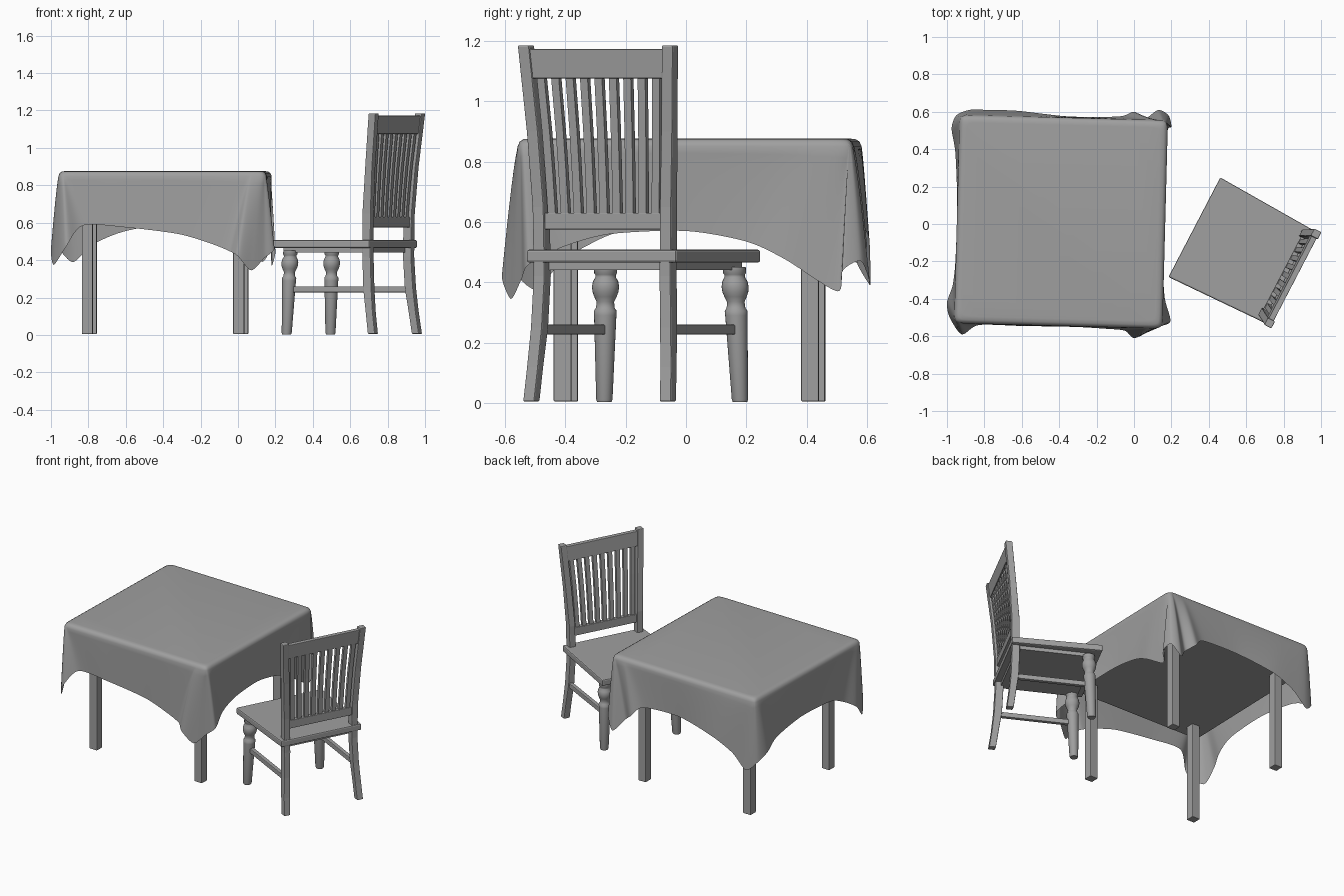
import bpy, bmesh, math
from mathutils import Matrix, Vector

cube = bpy.data.objects.get("Cube")
if cube:
    bpy.data.objects.remove(cube, do_unlink=True)

grey = bpy.data.materials.new("plain_grey")
grey.use_nodes = True
GREY = (0.35, 0.35, 0.35, 1)
grey.diffuse_color = GREY
grey.node_tree.nodes["Principled BSDF"].inputs["Base Color"].default_value = GREY


def placed(x, y, degrees):
    return Matrix.Translation((x, y, 0)) @ Matrix.Rotation(math.radians(degrees), 4, "Z")


TABLE = placed(-0.39, 0.012, -1.5)
CHAIR = placed(0.564, -0.143, -117.5)


def loft(name, rings, frame, bevel=0, smooth=False, open_end=False):
    """Skin a stack of equal rings, cap the ends and place the object."""
    bm = bmesh.new()
    loops = [[bm.verts.new(p) for p in ring] for ring in rings]
    for low, high in zip(loops, loops[1:]):
        for i in range(len(low)):
            bm.faces.new((low[i - 1], low[i], high[i], high[i - 1]))
    bm.faces.new(loops[0])
    if not open_end:
        bm.faces.new(loops[-1])
    bmesh.ops.recalc_face_normals(bm, faces=bm.faces)
    mesh = bpy.data.meshes.new(name)
    bm.to_mesh(mesh)
    bm.free()
    mesh.materials.append(grey)
    ob = bpy.data.objects.new(name, mesh)
    bpy.context.collection.objects.link(ob)
    ob.matrix_world = frame
    if bevel:
        mod = ob.modifiers.new("soft_edges", "BEVEL")
        mod.width = bevel
        mod.segments = 2
    if smooth:
        bpy.ops.object.select_all(action="DESELECT")
        ob.select_set(True)
        bpy.context.view_layer.objects.active = ob
        bpy.ops.object.shade_smooth_by_angle(angle=math.radians(50))


def rect(x, y, z, w, d):
    return [(x + a * w / 2, y + b * d / 2, z) for a, b in ((-1, -1), (1, -1), (1, 1), (-1, 1))]


def box(name, x, y, w, d, z0, z1, frame, bevel=0):
    loft(name, [rect(x, y, z, w, d) for z in (z0, z1)], frame, bevel)


# Table: deep top and four square legs
box("table_top", 0, 0, 1.03, 1.03, 0.67, 0.86, TABLE)
for sx, side in ((-1, "right"), (1, "left")):
    for sy, end in ((-1, "front"), (1, "back")):
        box(f"table_leg_{end}_{side}", sx * 0.405, sy * 0.41, 0.058, 0.058,
            0.005, 0.68, TABLE, 0.004)

# Tablecloth: hem path with drooping corner folds, skinned up to a square rim
HEM = [
    (-.83, -.54, .585), (-.6, -.545, .575), (-.32, -.55, .54), (-.15, -.56, .49),
    (-.05, -.57, .45), (0, -.61, .42), (.07, -.58, .345), (.14, -.545, .41),
    (.195, -.52, .46), (.165, -.4, .52), (.155, -.25, .56), (.15, 0, .57),
    (.16, .2, .535), (.175, .33, .475), (.18, .5, .37), (.2, .52, .44),
    (.185, .58, .47), (.13, .61, .39), (.06, .565, .47), (0, .6, .52),
    (-.08, .575, .59), (-.35, .575, .6), (-.62, .605, .55), (-.78, .61, .48),
    (-.88, .61, .39), (-.95, .58, .45), (-.975, .51, .5), (-.955, .38, .55),
    (-.945, .1, .58), (-.955, -.2, .57), (-.97, -.33, .52), (-1, -.42, .46),
    (-.985, -.5, .375), (-.92, -.59, .47)]


def smooth_loop(points, steps):
    n = len(points)
    out = []
    for i in range(n):
        a, b, c, d = (Vector(points[(i + k) % n]) for k in (-1, 0, 1, 2))
        for j in range(steps):
            t = j / steps
            m0, m1 = (c - a) * 0.4, (d - b) * 0.4
            out.append(b * (2 * t**3 - 3 * t**2 + 1) + m0 * (t**3 - 2 * t**2 + t)
                       + c * (3 * t**2 - 2 * t**3) + m1 * (t**3 - t**2))
    return out


def rim_point(p):
    # Slide the rim toward the corners so the folds fan out from them
    m = max(abs(p.x), abs(p.y))
    x, y = (math.sin(v / m * math.pi / 2) for v in (p.x, p.y))
    n = 36
    r = (abs(x)**n + abs(y)**n) ** (1 / n)
    return Vector((x / r, y / r, 0)) * 0.557


to_table = TABLE.inverted()
hem = [to_table @ p for p in smooth_loop(HEM, 7)]
rim = [rim_point(p) for p in hem]
rings = [[p * s + Vector((0, 0, z)) for p in rim]
         for s, z in ((0.93, 0.876), (0.965, 0.874), (0.988, 0.866))]
DROP = 12
for k in range(DROP + 1):
    t = k / DROP
    ring = []
    for r, h in zip(rim, hem):
        p = r.lerp(h, t ** 0.8)
        ring.append((p.x, p.y, 0.85 + (h.z - 0.85) * t))
    rings.append(ring)
loft("tablecloth", rings, TABLE, smooth=True, open_end=True)

# Chair seat, slightly narrower at the back, and the frame under it
loft("chair_seat", [[(-.3, -.272, z), (.3, -.272, z), (.28, .3, z), (-.28, .3, z)]
                    for z in (0.465, 0.508)], CHAIR, 0.008)
box("seat_frame", 0, 0.015, 0.5, 0.49, 0.44, 0.467, CHAIR)

# Back post curve: height, backward lean, outward spread
CURVE = [(0.005, .04, .02), (0.12, .024, .014), (0.25, .008, .006), (0.42, 0, 0),
         (0.65, .002, .003), (0.9, .022, .016), (1.185, .052, .034)]
BACK_Y = 0.27


def lean(z):
    for (z0, b0, s0), (z1, b1, s1) in zip(CURVE, CURVE[1:]):
        if z <= z1:
            t = (z - z0) / (z1 - z0)
            return b0 + (b1 - b0) * t, s0 + (s1 - s0) * t


# Turned front leg profile: radius, height
TURNED = [(.024, .003), (.027, .012), (.037, .29), (.038, .305), (.031, .315), (.029, .335),
          (.037, .352), (.043, .368), (.045, .385), (.042, .402), (.034, .417),
          (.034, .425), (.038, .43), (.038, .45)]
SIDES = 24

for s, side in ((-1, "right"), (1, "left")):
    loft(f"back_post_{side}",
         [rect(s * (0.235 + o), BACK_Y + b, z, 0.042, 0.05 if 0.2 < z < 0.7 else 0.043)
          for z, b, o in CURVE], CHAIR, 0.005)

    leg = []
    for r, z in TURNED:
        tilt = 0.45 - z
        cx, cy = s * (0.24 + 0.03 * tilt), -0.195 - 0.035 * tilt
        leg.append([(cx + r * math.cos(a), cy + r * math.sin(a), z)
                    for a in (math.tau * i / SIDES for i in range(SIDES))])
    loft(f"front_leg_{side}", leg, CHAIR, smooth=True)

    box(f"side_stretcher_{side}", s * 0.243, 0.037, 0.026, 0.46, 0.227, 0.26, CHAIR, 0.004)

# Back rest: two rails with a fan of slats between them
for name, z0, z1 in (("lower_rail", 0.575, 0.63), ("top_rail", 1.075, 1.172)):
    loft(name, [rect(0, BACK_Y + lean(z)[0], z, 0.45 + 2 * lean(z)[1], 0.03)
                for z in (z0, z1)], CHAIR, 0.003)

SLATS = 9
for i in range(SLATS):
    f = (i + 0.5) / SLATS * 2 - 1
    slat = []
    for z in (0.62, 0.77, 0.9, 1.085):
        b, o = lean(z)
        slat.append(rect(f * (0.215 + o), BACK_Y + b, z, 0.028, 0.02))
    loft(f"back_slat_{i + 1}", slat, CHAIR)
